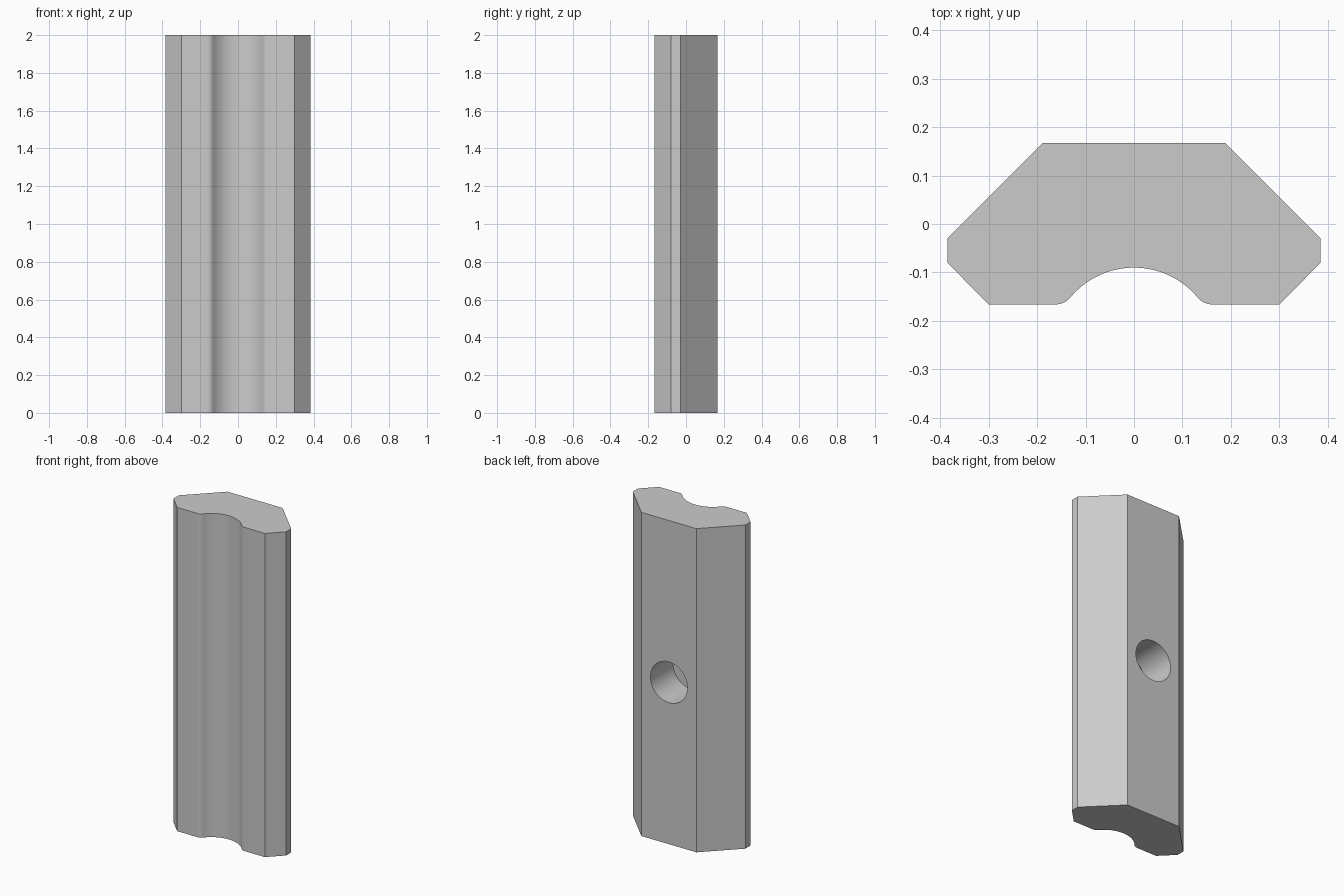
import bpy, bmesh
from math import sin, cos, asin, pi, radians
from mathutils import Matrix, Vector

cube = bpy.data.objects.get("Cube")
if cube:
    bpy.data.objects.remove(cube, do_unlink=True)

LENGTH = 2.0
FRONT, BACK = -0.166, 0.167
GROOVE_TOP, FILLET_X, FILLET_R = -0.09, 0.162, 0.04
HOLE_R, HOLE_DEPTH = 0.126, 0.22

grey = bpy.data.materials.new("plain grey")
grey.use_nodes = True
grey.diffuse_color = (0.6, 0.6, 0.6, 1)
grey.node_tree.nodes["Principled BSDF"].inputs["Base Color"].default_value = (0.6, 0.6, 0.6, 1)


def make_object(name, bm):
    bmesh.ops.recalc_face_normals(bm, faces=bm.faces)
    mesh = bpy.data.meshes.new(name)
    bm.to_mesh(mesh)
    bm.free()
    mesh.materials.append(grey)
    obj = bpy.data.objects.new(name, mesh)
    bpy.context.collection.objects.link(obj)
    return obj


def half_profile():
    """Left half of the cross-section, from groove centre round to the back."""
    # Groove radius that makes the lip fillet tangent to the groove arc
    drop = GROOVE_TOP - (FRONT + FILLET_R)
    r = (FILLET_X**2 + drop**2 - FILLET_R**2) / (2 * (FILLET_R + drop))
    end = asin(FILLET_X / (r + FILLET_R))
    pts = []
    for i in range(17):
        a = end * i / 16
        pts.append((r * sin(a), GROOVE_TOP - r + r * cos(a)))
    for i in range(1, 9):
        a = end * (1 - i / 8)
        pts.append((FILLET_X - FILLET_R * sin(a), FRONT + FILLET_R - FILLET_R * cos(a)))
    return pts + [(0.3, FRONT), (0.385, -0.08), (0.385, -0.03), (0.188, BACK)]


# Bar: mirrored cross-section extruded upward
right = half_profile()
outline = right + [(-x, y) for x, y in reversed(right[1:])]
bm = bmesh.new()
base = bm.faces.new([bm.verts.new((x, y, 0)) for x, y in outline])
top = bmesh.ops.extrude_face_region(bm, geom=[base], use_keep_orig=True)
bmesh.ops.translate(bm, vec=Vector((0, 0, LENGTH)),
                    verts=[v for v in top["geom"] if isinstance(v, bmesh.types.BMVert)])
bar = make_object("grooved_bar", bm)

# Blind round hole in the back face
bm = bmesh.new()
depth = HOLE_DEPTH + 0.1
place = Matrix.Translation((0, BACK - HOLE_DEPTH + depth / 2, LENGTH / 2)) @ Matrix.Rotation(pi / 2, 4, "X")
bmesh.ops.create_cone(bm, cap_ends=True, segments=64, radius1=HOLE_R, radius2=HOLE_R,
                      depth=depth, matrix=place)
cutter = make_object("hole_cutter", bm)
cutter.hide_render = True

cut = bar.modifiers.new("blind hole", "BOOLEAN")
cut.operation = "DIFFERENCE"
cut.solver = "EXACT"
cut.object = cutter
bpy.ops.object.select_all(action="DESELECT")
bar.select_set(True)
bpy.context.view_layer.objects.active = bar
bpy.ops.object.modifier_apply(modifier=cut.name)
bpy.data.objects.remove(cutter, do_unlink=True)
bpy.ops.object.shade_smooth_by_angle(angle=radians(30))
